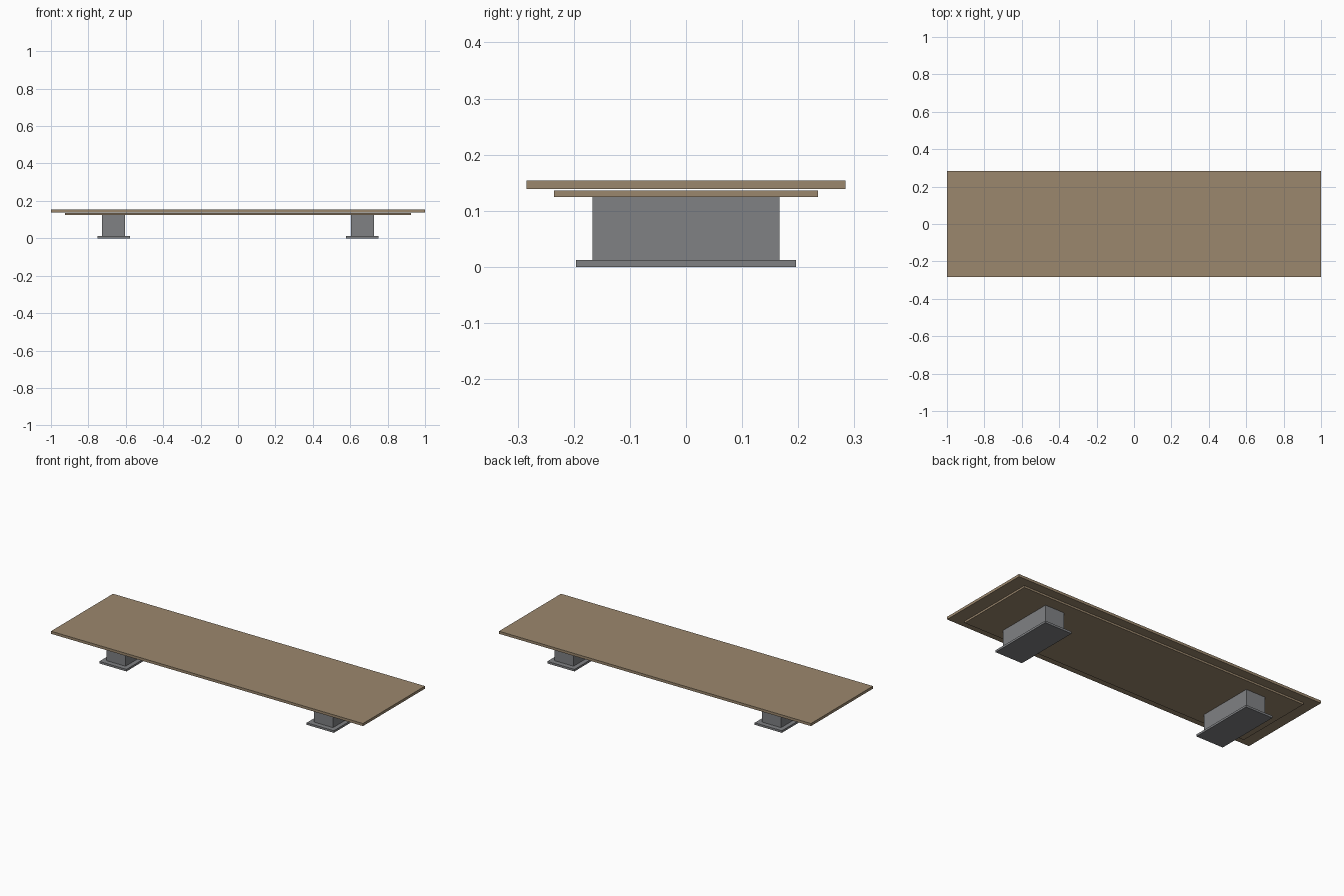
import bpy

if "Cube" in bpy.data.objects:
    bpy.data.objects.remove(bpy.data.objects["Cube"])


def material(name, rgb):
    m = bpy.data.materials.new(name)
    m.diffuse_color = (*rgb, 1.0)
    m.use_nodes = True
    m.node_tree.nodes["Principled BSDF"].inputs["Base Color"].default_value = m.diffuse_color
    return m


wood = material("oak_brown", (0.33, 0.245, 0.155))
metal = material("steel_grey", (0.215, 0.22, 0.23))


def box(name, x, half_x, half_y, z0, z1, mat):
    """Flat-faced box centred on y = 0, spanning z0 to z1."""
    bpy.ops.mesh.primitive_cube_add(size=2, location=(x, 0, (z0 + z1) / 2))
    ob = bpy.context.object
    ob.name = name
    ob.scale = (half_x, half_y, (z1 - z0) / 2)
    bpy.ops.object.transform_apply(location=False, rotation=False, scale=True)
    ob.data.materials.append(mat)
    return ob


# Table top with a smaller panel just below it
box("table_top", 0, 1.0, 0.284, 0.139, 0.154, wood)
box("under_panel", 0, 0.924, 0.235, 0.125, 0.136, wood)

# Pedestal and foot plate at each end
for side, x in (("left", -0.665), ("right", 0.665)):
    box(side + "_pedestal", x, 0.061, 0.167, 0.012, 0.125, metal)
    box(side + "_foot_plate", x, 0.087, 0.196, 0.0, 0.012, metal)
